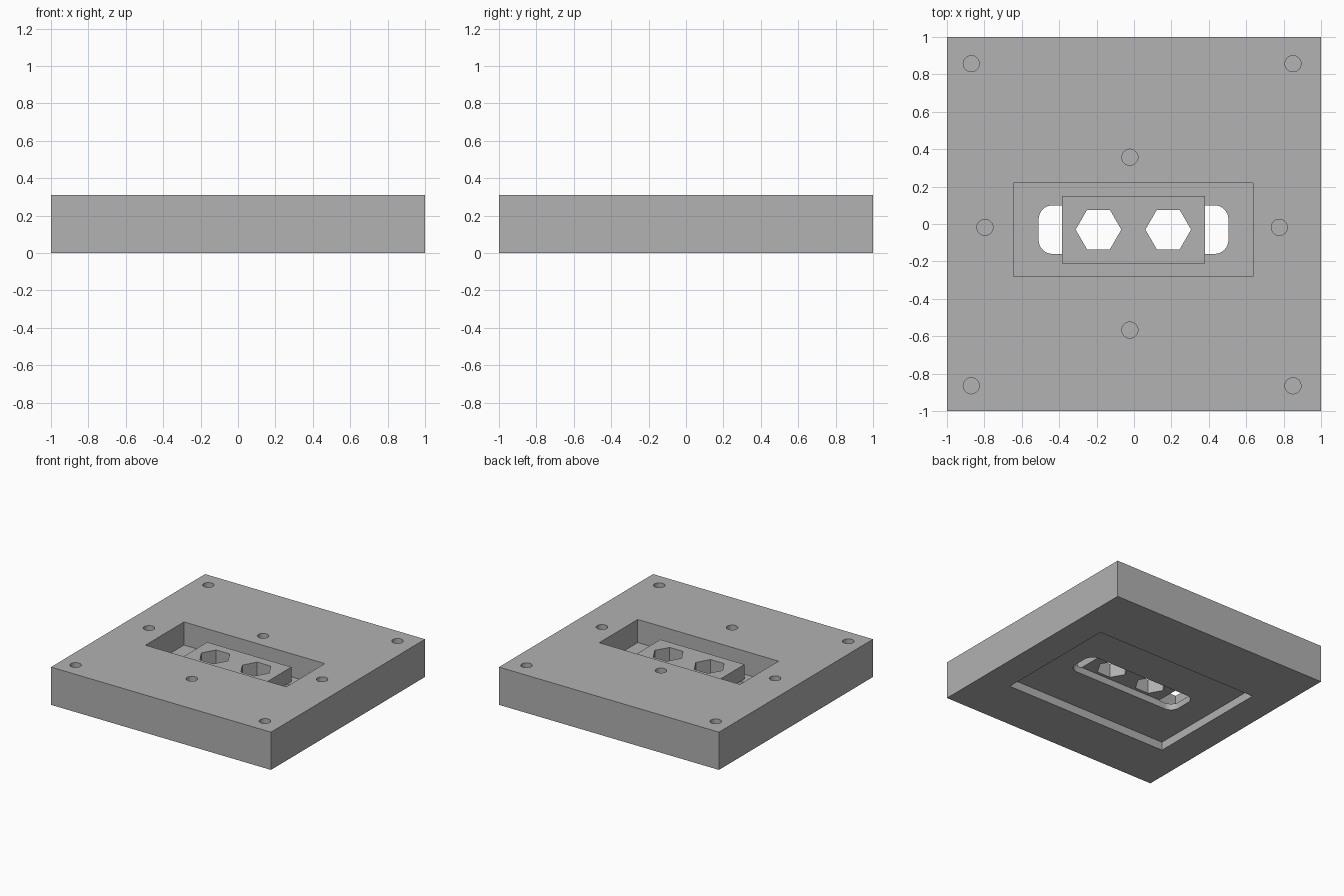
import bpy
import bmesh
import math

if "Cube" in bpy.data.objects:
    bpy.data.objects.remove(bpy.data.objects["Cube"])

TOP = 0.31          # plate thickness
FLOOR = 0.12        # floor of the top pocket
CY = -0.03          # centre line of the pocket features


def prism(name, pts, z0, z1):
    """Extrude a flat outline from z0 to z1."""
    bm = bmesh.new()
    face = bm.faces.new([bm.verts.new((x, y, z0)) for x, y in pts])
    ext = bmesh.ops.extrude_face_region(bm, geom=[face])
    verts = [v for v in ext["geom"] if isinstance(v, bmesh.types.BMVert)]
    bmesh.ops.translate(bm, verts=verts, vec=(0, 0, z1 - z0))
    bmesh.ops.recalc_face_normals(bm, faces=bm.faces)
    mesh = bpy.data.meshes.new(name)
    bm.to_mesh(mesh)
    bm.free()
    ob = bpy.data.objects.new(name, mesh)
    bpy.context.collection.objects.link(ob)
    return ob


def box(name, x0, x1, y0, y1, z0, z1):
    return prism(name, [(x0, y0), (x1, y0), (x1, y1), (x0, y1)], z0, z1)


def ngon(cx, cy, r, n):
    return [(cx + r * math.cos(math.tau * i / n),
             cy + r * math.sin(math.tau * i / n)) for i in range(n)]


def rounded(x0, x1, y0, y1, r, steps=8):
    pts = []
    corners = [(x1 - r, y1 - r), (x0 + r, y1 - r), (x0 + r, y0 + r), (x1 - r, y0 + r)]
    for k, (cx, cy) in enumerate(corners):
        for i in range(steps + 1):
            a = math.pi / 2 * (k + i / steps)
            pts.append((cx + r * math.cos(a), cy + r * math.sin(a)))
    return pts


def cut(target, cutter):
    """Subtract the cutter and remove it."""
    mod = target.modifiers.new("cut", "BOOLEAN")
    mod.operation = "DIFFERENCE"
    mod.solver = "EXACT"
    mod.object = cutter
    bpy.context.view_layer.objects.active = target
    bpy.ops.object.modifier_apply(modifier=mod.name)
    bpy.data.objects.remove(cutter)


# main plate
plate = box("plate", -1, 1, -1, 1, 0, TOP)

# top pocket, leaving a lower raised block standing in its middle
pocket = box("pocket_cutter", -0.645, 0.635, -0.28, 0.22, FLOOR, TOP + 0.1)
cut(pocket, box("block_keep", -0.385, 0.38, -0.21, 0.15, FLOOR - 0.1, 0.24))
cut(plate, pocket)

# shallow recess in the underside
cut(plate, box("recess_cutter", -0.745, 0.75, -0.56, 0.50, -0.1, 0.068))

# rounded slot through the floor, passing under the block
cut(plate, prism("slot_cutter", rounded(-0.51, 0.505, -0.16, 0.10, 0.075), -0.1, FLOOR + 0.004))

# hexagonal holes through the block
for x in (-0.19, 0.183):
    cut(plate, prism("hex_cutter", ngon(x, CY, 0.122, 6), 0.09, TOP + 0.1))

# blind round holes around the pocket and in the corners
holes = [(x, y) for x in (-0.87, 0.85) for y in (-0.865, 0.857)]
holes += [(-0.022, 0.357), (-0.022, -0.567), (-0.797, -0.018), (0.777, -0.018)]
for x, y in holes:
    cut(plate, prism("hole_cutter", ngon(x, y, 0.043, 32), TOP - 0.12, TOP + 0.1))

# plain grey finish
grey = bpy.data.materials.new("grey")
grey.diffuse_color = (0.445, 0.445, 0.445, 1)
grey.use_nodes = True
grey.node_tree.nodes["Principled BSDF"].inputs["Base Color"].default_value = grey.diffuse_color
plate.data.materials.clear()
plate.data.materials.append(grey)
for p in plate.data.polygons:
    p.material_index = 0

# smooth round walls, sharp edges kept
bpy.ops.object.select_all(action="DESELECT")
plate.select_set(True)
bpy.context.view_layer.objects.active = plate
bpy.ops.object.shade_smooth_by_angle(angle=math.radians(30))
